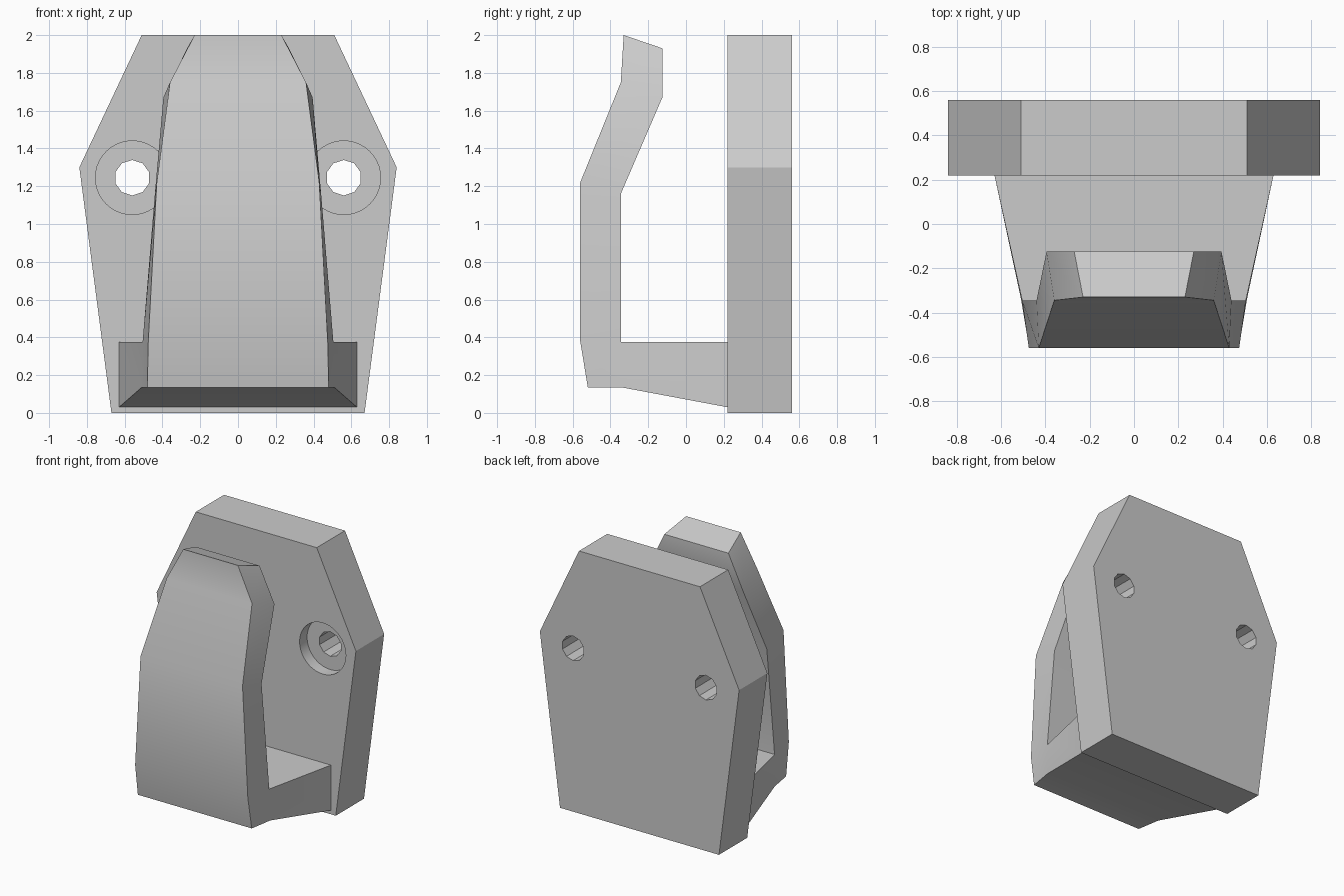
import bpy
import bmesh
import math
from mathutils import Matrix

cube = bpy.data.objects.get("Cube")
if cube:
    bpy.data.objects.remove(cube, do_unlink=True)

grey = bpy.data.materials.new("light_grey")
grey.use_nodes = True
grey.diffuse_color = (0.6, 0.6, 0.6, 1)
grey.node_tree.nodes["Principled BSDF"].inputs["Base Color"].default_value = (0.6, 0.6, 0.6, 1)


def make_object(name, bm):
    bmesh.ops.recalc_face_normals(bm, faces=bm.faces)
    mesh = bpy.data.meshes.new(name)
    bm.to_mesh(mesh)
    bm.free()
    mesh.materials.append(grey)
    obj = bpy.data.objects.new(name, mesh)
    bpy.context.collection.objects.link(obj)
    return obj


def select_only(obj):
    bpy.ops.object.select_all(action="DESELECT")
    obj.select_set(True)
    bpy.context.view_layer.objects.active = obj


def cut_cylinder(target, x, z, radius, y0, y1, sides):
    bm = bmesh.new()
    place = Matrix.Translation((x, (y0 + y1) / 2, z)) @ Matrix.Rotation(math.pi / 2, 4, "X")
    bmesh.ops.create_cone(bm, cap_ends=True, segments=sides, radius1=radius,
                          radius2=radius, depth=y1 - y0, matrix=place)
    cutter = make_object("hole_cutter", bm)
    cutter.hide_render = True
    mod = target.modifiers.new("hole", "BOOLEAN")
    mod.operation = "DIFFERENCE"
    mod.solver = "EXACT"
    mod.object = cutter
    select_only(target)
    bpy.ops.object.modifier_apply(modifier=mod.name)
    bpy.data.objects.remove(cutter, do_unlink=True)


# Back plate: six-sided outline extruded in depth
FRONT, BACK = 0.22, 0.56
half = [(0.67, 0), (0.84, 1.3), (0.51, 2)]
outline = half + [(-x, z) for x, z in reversed(half)]
bm = bmesh.new()
face = bm.faces.new([bm.verts.new((x, FRONT, z)) for x, z in outline])
solid = bmesh.ops.extrude_face_region(bm, geom=[face], use_keep_orig=True)
moved = [v for v in solid["geom"] if isinstance(v, bmesh.types.BMVert)]
bmesh.ops.translate(bm, verts=moved, vec=(0, BACK - FRONT, 0))
plate = make_object("back_plate", bm)

# Counterbored screw holes
for side in (-1, 1):
    cut_cylinder(plate, side * 0.56, 1.245, 0.195, FRONT - 0.1, FRONT + 0.09, 40)
    cut_cylinder(plate, side * 0.56, 1.245, 0.094, FRONT - 0.1, BACK + 0.1, 10)

# Hook: stations of outer and inner edge, each as (y, z, half width)
elbow = (-0.345, 0.375, 0.505)
stations = [
    ((FRONT, 0.03, 0.63), (FRONT, 0.375, 0.63)),
    ((-0.34, 0.135, 0.51), elbow),
    ((-0.52, 0.135, 0.48), elbow),
    ((-0.56, 0.38, 0.475), elbow),
    ((-0.56, 1.22, 0.43), (-0.345, 1.16, 0.44)),
    ((-0.345, 1.75, 0.36), (-0.125, 1.67, 0.395)),
    ((-0.33, 2.0, 0.23), (-0.125, 1.93, 0.27)),
]
bm = bmesh.new()
loops = []
for (oy, oz, ow), (iy, iz, iw) in stations:
    corners = [(-ow, oy, oz), (ow, oy, oz), (iw, iy, iz), (-iw, iy, iz)]
    loops.append([bm.verts.new(c) for c in corners])
for a, b in zip(loops, loops[1:]):
    for i in range(4):
        j = (i + 1) % 4
        bm.faces.new((a[i], a[j], b[j], b[i]))
bm.faces.new(loops[0])
bm.faces.new(loops[-1])
bmesh.ops.remove_doubles(bm, verts=bm.verts, dist=0.0001)
hook = make_object("hook", bm)

# Smooth gentle bends, keep real edges sharp
for obj in (plate, hook):
    select_only(obj)
    bpy.ops.object.shade_smooth_by_angle(angle=math.radians(30))
